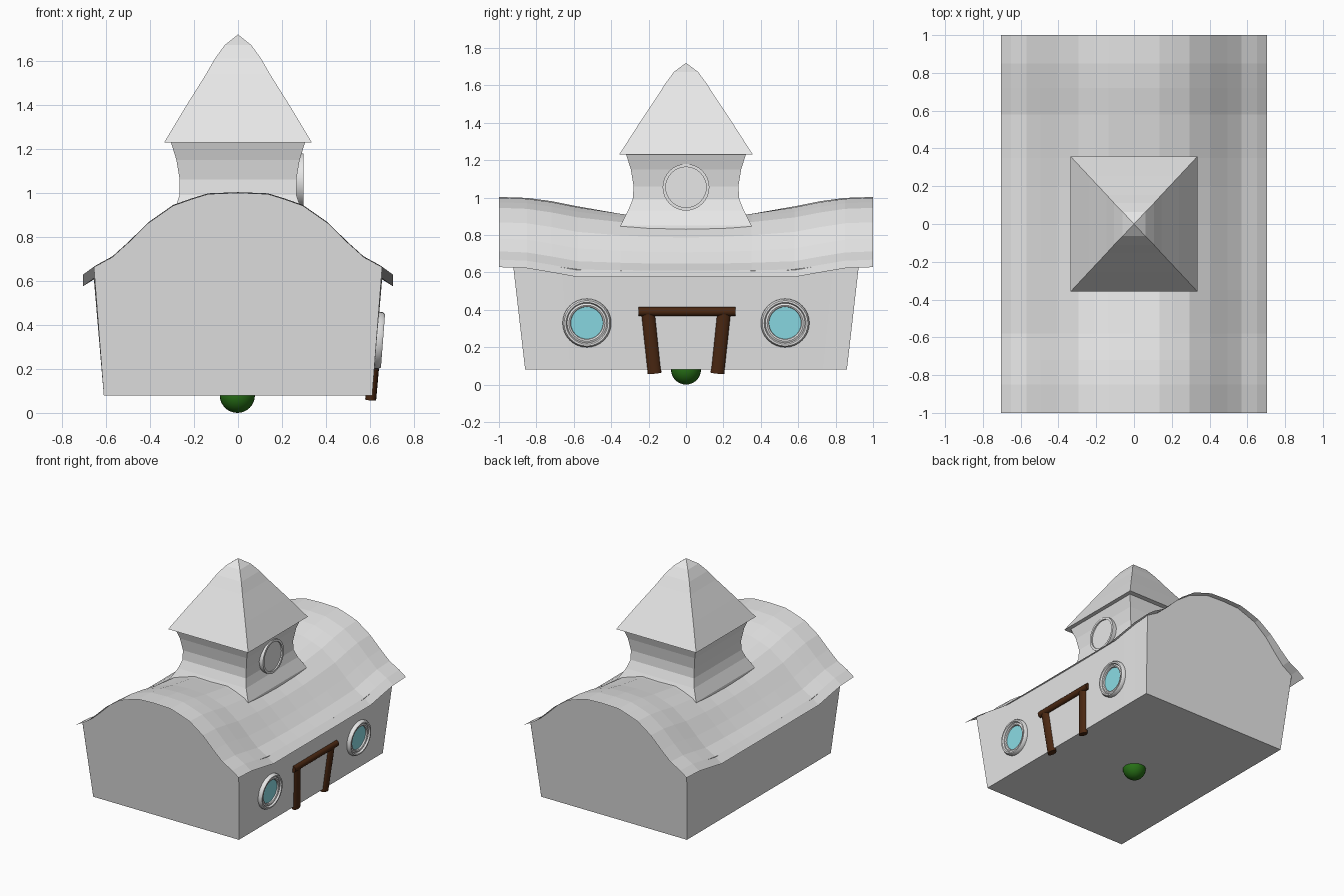
import bpy, bmesh, math
from mathutils import Matrix, Vector

if "Cube" in bpy.data.objects:
    bpy.data.objects.remove(bpy.data.objects["Cube"])


def mat(name, r, g, b):
    m = bpy.data.materials.new(name)
    m.diffuse_color = (r, g, b, 1)
    m.use_nodes = True
    m.node_tree.nodes["Principled BSDF"].inputs["Base Color"].default_value = m.diffuse_color
    return m


GREY = mat("pale_grey", 0.8, 0.8, 0.8)
WHITE = mat("door_white", 1.0, 1.0, 1.0)
GLASS = mat("glass_blue", 0.29, 0.80, 0.88)
BROWN = mat("dark_wood", 0.07, 0.021, 0.006)
GREEN = mat("dark_green", 0.02, 0.16, 0.008)


def finish(name, bm, material, smooth=False, matrix=None):
    bmesh.ops.recalc_face_normals(bm, faces=bm.faces)
    me = bpy.data.meshes.new(name)
    if matrix:
        bm.transform(matrix)
    bm.to_mesh(me)
    bm.free()
    me.materials.append(material)
    ob = bpy.data.objects.new(name, me)
    bpy.context.collection.objects.link(ob)
    if smooth:
        bpy.ops.object.select_all(action='DESELECT')
        ob.select_set(True)
        bpy.context.view_layer.objects.active = ob
        bpy.ops.object.shade_smooth_by_angle(angle=math.radians(35))
    return ob


def loft(bm, rings, closed=True):
    vs = [[bm.verts.new(p) for p in r] for r in rings]
    n = len(vs[0])
    for a, b in zip(vs, vs[1:]):
        for i in range(n if closed else n - 1):
            j = (i + 1) % n
            bm.faces.new((a[i], a[j], b[j], b[i]))
    return vs


def interp(table, v):
    for (a, fa), (b, fb) in zip(table, table[1:]):
        if v <= b:
            return fa + (fb - fa) * (v - a) / (b - a)
    return table[-1][1]


# Sagging barrel roof: end profile plus a dip along the length
PROFILE = [(0, 1.003), (0.135, 0.998), (0.21, 0.975), (0.295, 0.945), (0.405, 0.868),
           (0.495, 0.78), (0.57, 0.712), (0.65, 0.668), (0.705, 0.628)]
RIDGE_DIP = [(0, 0.12), (0.2, 0.112), (0.35, 0.093), (0.58, 0.05), (0.72, 0.022), (0.85, 0.005), (1, 0)]
EAVE_DIP = [(0, 0.053), (0.58, 0.053), (0.72, 0.028), (0.85, 0.006), (1, 0)]


def roof_z(x, y):
    t = abs(x) / 0.705
    return interp(PROFILE, abs(x)) - interp(RIDGE_DIP, abs(y)) * (1 - t) - interp(EAVE_DIP, abs(y)) * t


def mirrored(vals):
    return [-v for v in reversed(vals) if v > 0] + list(vals)


xs = mirrored([p[0] for p in PROFILE])
ys = mirrored([p[0] for p in RIDGE_DIP])
bm = bmesh.new()
loft(bm, [[(x, y, roof_z(x, y)) for x in xs] for y in ys], closed=False)
finish("main_roof", bm, GREY)

# Flared walls with gables that follow the roof
bm = bmesh.new()
for s in (-1, 1):
    loft(bm, [[(s * 0.61, 0.86 * y, 0.08) for y in ys],
              [(s * 0.655, 0.927 * y, roof_z(0.655, 0.927 * y)) for y in ys]], closed=False)
    pts = [(-0.61, s * 0.86, 0.08)]
    for x in [-0.655] + xs[1:-1] + [0.655]:
        z = roof_z(x, 0.94) - 0.001
        pts.append((x, s * (0.86 + 0.113 * (z - 0.08)), z))
    pts.append((0.61, s * 0.86, 0.08))
    f = [bm.verts.new(p) for p in pts]
    bm.faces.new(f)
bm.faces.new([bm.verts.new((x, y, 0.08)) for x, y in
              ((-0.61, -0.86), (0.61, -0.86), (0.61, 0.86), (-0.61, 0.86))])
finish("walls", bm, GREY)


# Square tower and its peaked cap
def square(z, hx, hy):
    return [(-hx, -hy, z), (hx, -hy, z), (hx, hy, z), (-hx, hy, z)]


bm = bmesh.new()
loft(bm, [square(*r) for r in ((0.81, 0.335, 0.355), (0.85, 0.33, 0.35), (0.93, 0.285, 0.31),
                               (0.99, 0.266, 0.285), (1.06, 0.265, 0.28), (1.15, 0.28, 0.295),
                               (1.23, 0.305, 0.32))])
finish("tower", bm, GREY)

bm = bmesh.new()
v = loft(bm, [square(*r) for r in ((1.23, 0.335, 0.357), (1.39, 0.239, 0.254), (1.54, 0.145, 0.154),
                                   (1.61, 0.105, 0.11), (1.672, 0.06, 0.064))])
tip = bm.verts.new((0, 0, 1.72))
for i in range(4):
    bm.faces.new((v[-1][i], v[-1][(i + 1) % 4], tip))
bm.faces.new(v[0])
finish("tower_cap", bm, GREY)


# Round windows: lathed ring and disc, local z pointing out of the wall
def lathe(name, prof, material, matrix, n=32, cap=False):
    bm = bmesh.new()
    v = loft(bm, [[(r * math.cos(2 * math.pi * i / n), r * math.sin(2 * math.pi * i / n), h)
                   for i in range(n)] for r, h in prof])
    if cap:
        bm.faces.new(v[-1])
    return finish(name, bm, material, True, matrix)


TILT = math.atan2(0.045, 0.59)


def wall_frame(y, z, tilt=TILT):
    x = 0.61 + (z - 0.08) * 0.0763
    return Matrix.Translation((x, y, z)) @ Matrix.Rotation(math.pi / 2 + tilt, 4, 'Y')


for label, y in (("front", -0.53), ("back", 0.53)):
    m = wall_frame(y, 0.33)
    lathe(label + "_window_frame",
          [(0.13, -0.01), (0.13, 0.018), (0.122, 0.03), (0.112, 0.03), (0.106, 0.018),
           (0.096, 0.022), (0.088, 0.018), (0.085, 0.004)], GREY, m)
    lathe(label + "_window_glass", [(0.088, 0.002), (0.088, 0.008)], GLASS, m, cap=True)

lathe("tower_window", [(0.125, -0.03), (0.125, 0.032), (0.108, 0.032), (0.108, 0.022)], GREY,
      Matrix.Translation((0.265, 0, 1.055)) @ Matrix.Rotation(math.pi / 2, 4, 'Y'), cap=True)


# Timber doorway: two leaning posts, a lintel and a pale door plate
def beam(name, a, b, rx, ry):
    a, b = Vector(a), Vector(b)
    d = b - a
    bm = bmesh.new()
    bmesh.ops.create_cone(bm, cap_ends=True, segments=16, radius1=1, radius2=1, depth=1)
    z = d.normalized()
    xa = (Vector((1, 0, 0)) - z * z.x).normalized()
    ya = z.cross(xa)
    rot = Matrix((xa, ya, z)).transposed().to_4x4()
    m = Matrix.Translation((a + b) / 2) @ rot @ Matrix.Diagonal((rx, ry, d.length, 1))
    finish(name, bm, BROWN, True, m)


for label, s in (("front", -1), ("back", 1)):
    beam(label + "_door_post", (0.603, s * 0.168, 0.06), (0.632, s * 0.203, 0.385), 0.025, 0.037)
beam("door_lintel", (0.637, -0.255, 0.39), (0.637, 0.265, 0.39), 0.024, 0.024)

bm = bmesh.new()
bm.faces.new([bm.verts.new((0.61 + (z - 0.08) * 0.0763 + 0.004, y, z)) for y, z in
              ((-0.17, 0.082), (0.17, 0.082), (0.2, 0.385), (-0.2, 0.385))])
finish("door_panel", bm, WHITE)

# Small green ball under the floor
bm = bmesh.new()
bmesh.ops.create_uvsphere(bm, u_segments=24, v_segments=16, radius=0.08)
finish("green_ball", bm, GREEN, True, Matrix.Translation((-0.003, 0, 0.08)))
